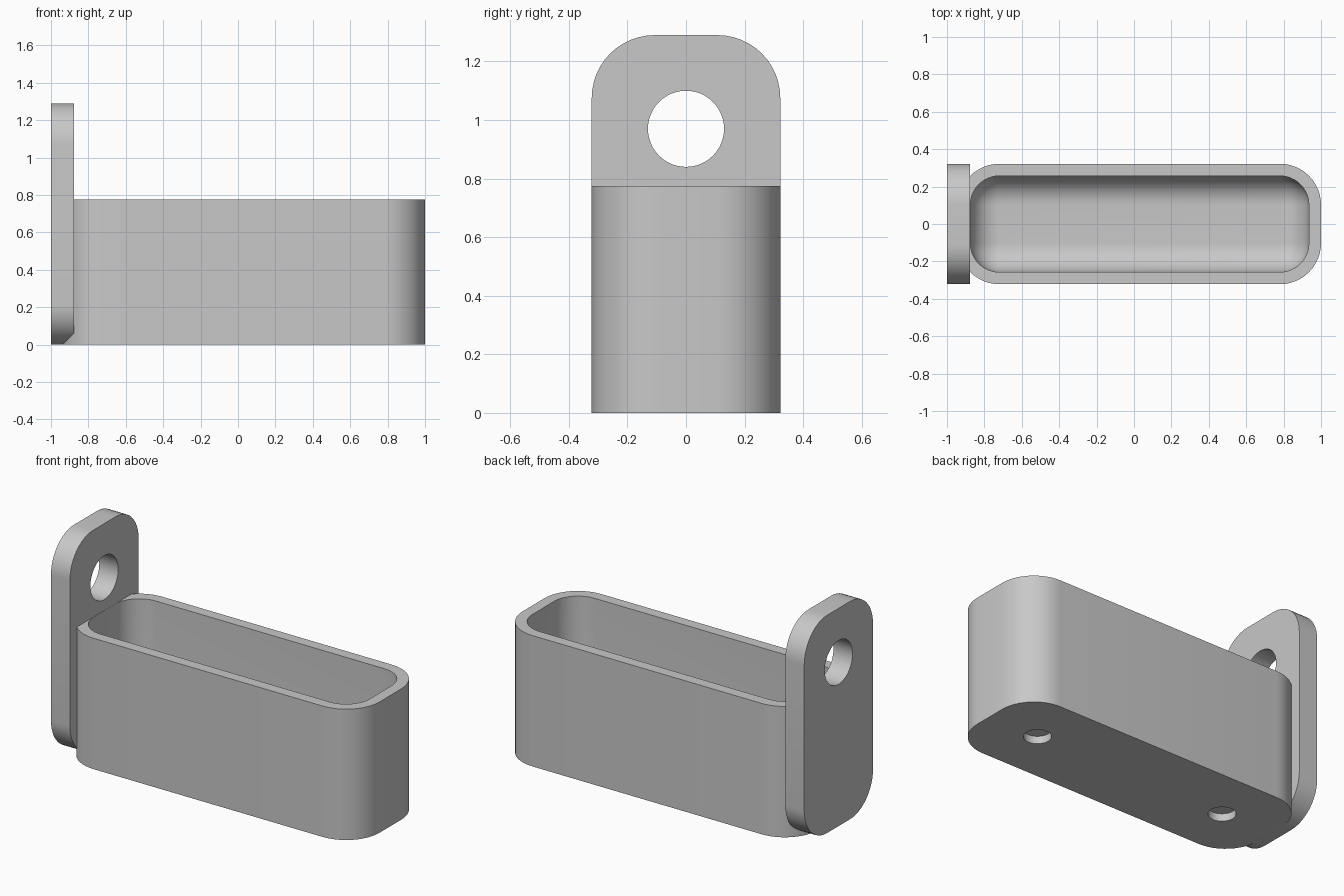
import bpy, bmesh, math
from mathutils import Matrix, Vector

if "Cube" in bpy.data.objects:
    bpy.data.objects.remove(bpy.data.objects["Cube"], do_unlink=True)

grey = bpy.data.materials.new("light grey")
grey.use_nodes = True
colour = (0.58, 0.58, 0.58, 1)
grey.diffuse_color = colour
grey.node_tree.nodes["Principled BSDF"].inputs["Base Color"].default_value = colour

SEG = 12           # segments per quarter round
WALL = 0.065
LEFT, RIGHT, HALF = -0.94, 1.0, 0.322
HEIGHT, CORNER = 0.775, 0.22
PLATE_IN, PLATE_H = -0.876, 1.29


def rounded_rect(u0, u1, v0, v1, r):
    """Points round a rectangle with rounded corners, anticlockwise."""
    corners = [(u1 - r, v1 - r), (u0 + r, v1 - r), (u0 + r, v0 + r), (u1 - r, v0 + r)]
    pts = []
    for q, (cu, cv) in enumerate(corners):
        for i in range(SEG + 1):
            a = math.pi / 2 * (q + i / SEG)
            pts.append((cu + r * math.cos(a), cv + r * math.sin(a)))
    return pts


def loft(name, rings):
    """Skin a list of rings of points and cap both ends."""
    bm = bmesh.new()
    loops = [[bm.verts.new(p) for p in ring] for ring in rings]
    for a, b in zip(loops, loops[1:]):
        for i in range(len(a)):
            j = (i + 1) % len(a)
            bm.faces.new((a[i], a[j], b[j], b[i]))
    bm.faces.new(loops[0][::-1])
    bm.faces.new(loops[-1])
    bmesh.ops.remove_doubles(bm, verts=bm.verts, dist=0.0001)
    bmesh.ops.recalc_face_normals(bm, faces=bm.faces)
    mesh = bpy.data.meshes.new(name)
    bm.to_mesh(mesh)
    bm.free()
    mesh.materials.append(grey)
    obj = bpy.data.objects.new(name, mesh)
    bpy.context.collection.objects.link(obj)
    return obj


def activate(obj):
    bpy.ops.object.select_all(action='DESELECT')
    obj.select_set(True)
    bpy.context.view_layer.objects.active = obj


def drill(obj, centre, radius, depth, axis):
    """Cut a round hole centred on a point along an axis."""
    bm = bmesh.new()
    turn = Vector((0, 0, 1)).rotation_difference(Vector(axis)).to_matrix().to_4x4()
    bmesh.ops.create_cone(bm, cap_ends=True, segments=48, radius1=radius, radius2=radius,
                          depth=depth, matrix=Matrix.Translation(centre) @ turn)
    mesh = bpy.data.meshes.new("hole_cutter")
    bm.to_mesh(mesh)
    bm.free()
    mesh.materials.append(grey)
    cutter = bpy.data.objects.new("hole_cutter", mesh)
    cutter.hide_render = True
    bpy.context.collection.objects.link(cutter)
    mod = obj.modifiers.new("hole", 'BOOLEAN')
    mod.operation, mod.solver, mod.object = 'DIFFERENCE', 'EXACT', cutter
    activate(obj)
    bpy.ops.object.modifier_apply(modifier=mod.name)
    bpy.data.objects.remove(cutter, do_unlink=True)


def tray_ring(inset, z):
    r = max(CORNER - inset, 0)
    return [(x, y, z) for x, y in rounded_rect(LEFT + inset, RIGHT - inset,
                                               inset - HALF, HALF - inset, r)]


# Tray: outer wall, rim, then a cavity with a rounded floor edge
fillet = CORNER - WALL
rings = [tray_ring(0, 0), tray_ring(0, HEIGHT), tray_ring(WALL, HEIGHT)]
for i in range(SEG + 1):
    a = math.pi / 2 * i / SEG
    rings.append(tray_ring(WALL + fillet * (1 - math.cos(a)),
                           WALL + fillet * (1 - math.sin(a))))
tray = loft("tray", rings)

# Two shallow round recesses underneath
for x in (-0.61, 0.67):
    drill(tray, (x, 0, 0), 0.075, 0.09, (0, 0, 1))

# Upright mounting plate with a hanging hole
outline = rounded_rect(-HALF, HALF, 0, PLATE_H, 0.215)
plate = loft("mounting_plate", [[(x, y, z) for y, z in outline] for x in (-1, PLATE_IN)])
drill(plate, (-0.94, 0, 0.97), 0.13, 0.4, (1, 0, 0))

for obj in (tray, plate):
    activate(obj)
    bpy.ops.object.shade_smooth_by_angle(angle=math.radians(30))
